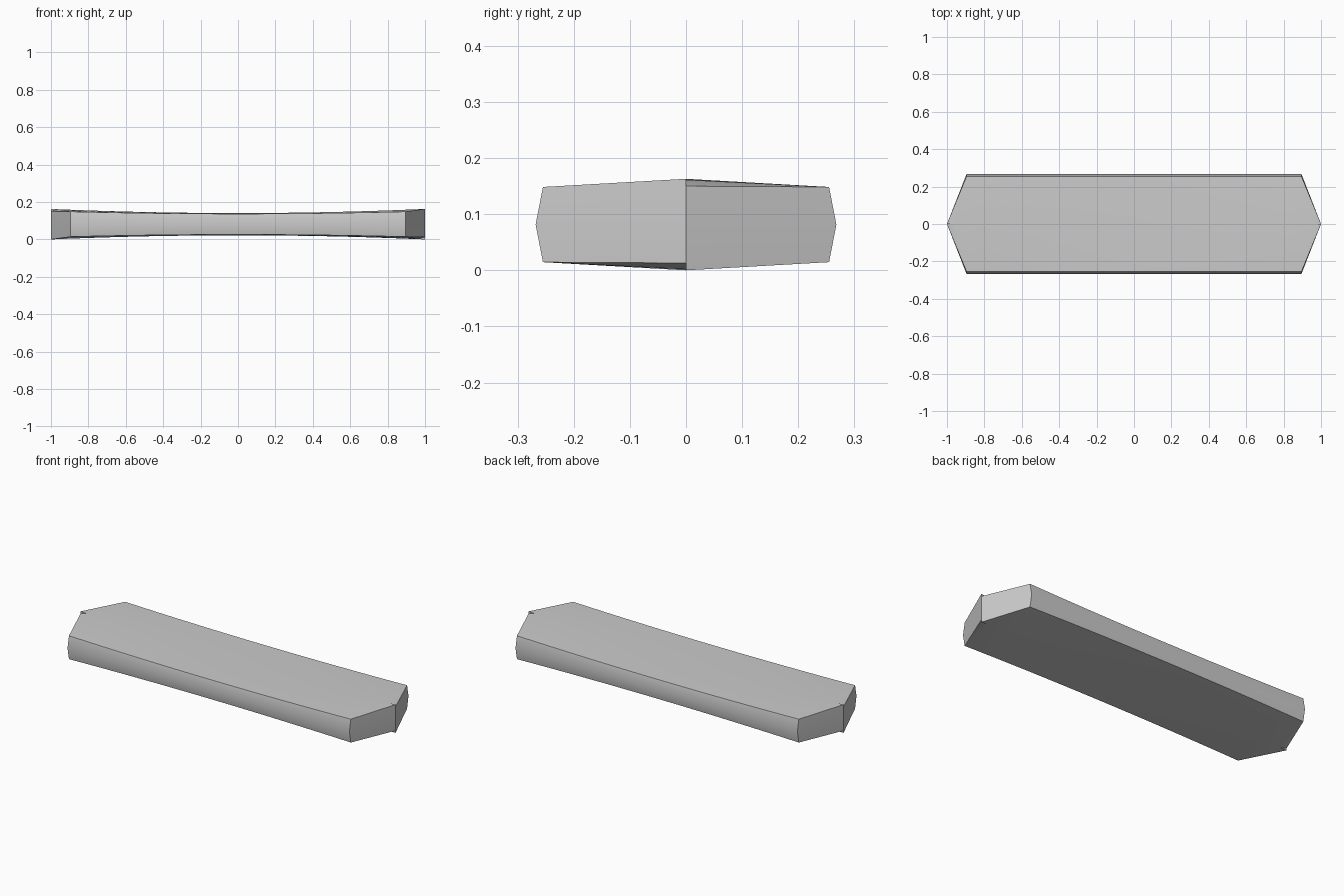
import bpy, bmesh

if "Cube" in bpy.data.objects:
    bpy.data.objects.remove(bpy.data.objects["Cube"])

N = 16          # segments along the bar
FLAT = 0.96     # where the pinched tip facets begin
MID = 0.0835    # half height


def station(t):
    """Half cross-section: centre top, edge top, side bulge, edge bottom, centre bottom."""
    s = max(-1, min(1, t / FLAT))
    x = 0.895 * s
    edge = 0.139 + 0.0115 * s * s
    crown = 0.143 + 0.022 * t * t
    top, bottom = crown, 2 * MID - crown
    if t > FLAT + 0.001:
        bottom = 0.015          # clipped lower tip on one end
    if t < -FLAT - 0.001:
        top = 0.152             # clipped upper tip on the other end
    return [(t, 0, top), (x, -0.255, edge), (x, -0.268, MID),
            (x, -0.255, 2 * MID - edge), (t, 0, bottom)]


def add_half(bm, sign):
    """One long half; sign -1 turns it 180 degrees about z."""
    ts = [-1] + [FLAT * (2 * i / N - 1) for i in range(N + 1)] + [1]
    rows = [[bm.verts.new((x * sign, y * sign, z)) for x, y, z in station(t)] for t in ts]
    for k, (a, b) in enumerate(zip(rows, rows[1:])):
        tip = k in (0, len(rows) - 2)
        for i in range(4):
            if tip and i in (1, 2):
                continue
            if tip and i == 0:
                bm.faces.new((a[0], a[1], b[0]))
            elif tip:
                bm.faces.new((a[3], a[4], b[4]))
            else:
                bm.faces.new((a[i], a[i + 1], b[i + 1], b[i]))
    # slanted end faces and the small step walls at the tips
    for row, inner, e in ((rows[0], rows[1], -1), (rows[-1], rows[-2], 1)):
        c = bm.verts.new((e * sign, 0, MID))
        bm.faces.new((row[0], row[1], row[2], c))
        bm.faces.new((c, row[2], row[3], row[4]))
        j = 0 if e > 0 else 4
        low = bm.verts.new((e * sign, 0, 0.152 if e > 0 else 0.015))
        bm.faces.new((inner[j], row[j], low))


bm = bmesh.new()
for sign in (1, -1):
    add_half(bm, sign)
bmesh.ops.remove_doubles(bm, verts=bm.verts, dist=0.0005)
bmesh.ops.recalc_face_normals(bm, faces=bm.faces)
z0 = min(v.co.z for v in bm.verts)
bmesh.ops.translate(bm, verts=bm.verts, vec=(0, 0, -z0))

mesh = bpy.data.meshes.new("pointed_bar")
bm.to_mesh(mesh)
bm.free()
bar = bpy.data.objects.new("pointed_bar", mesh)
bpy.context.collection.objects.link(bar)
bpy.context.view_layer.objects.active = bar
bar.select_set(True)
bpy.ops.object.shade_smooth_by_angle(angle=0.52)
